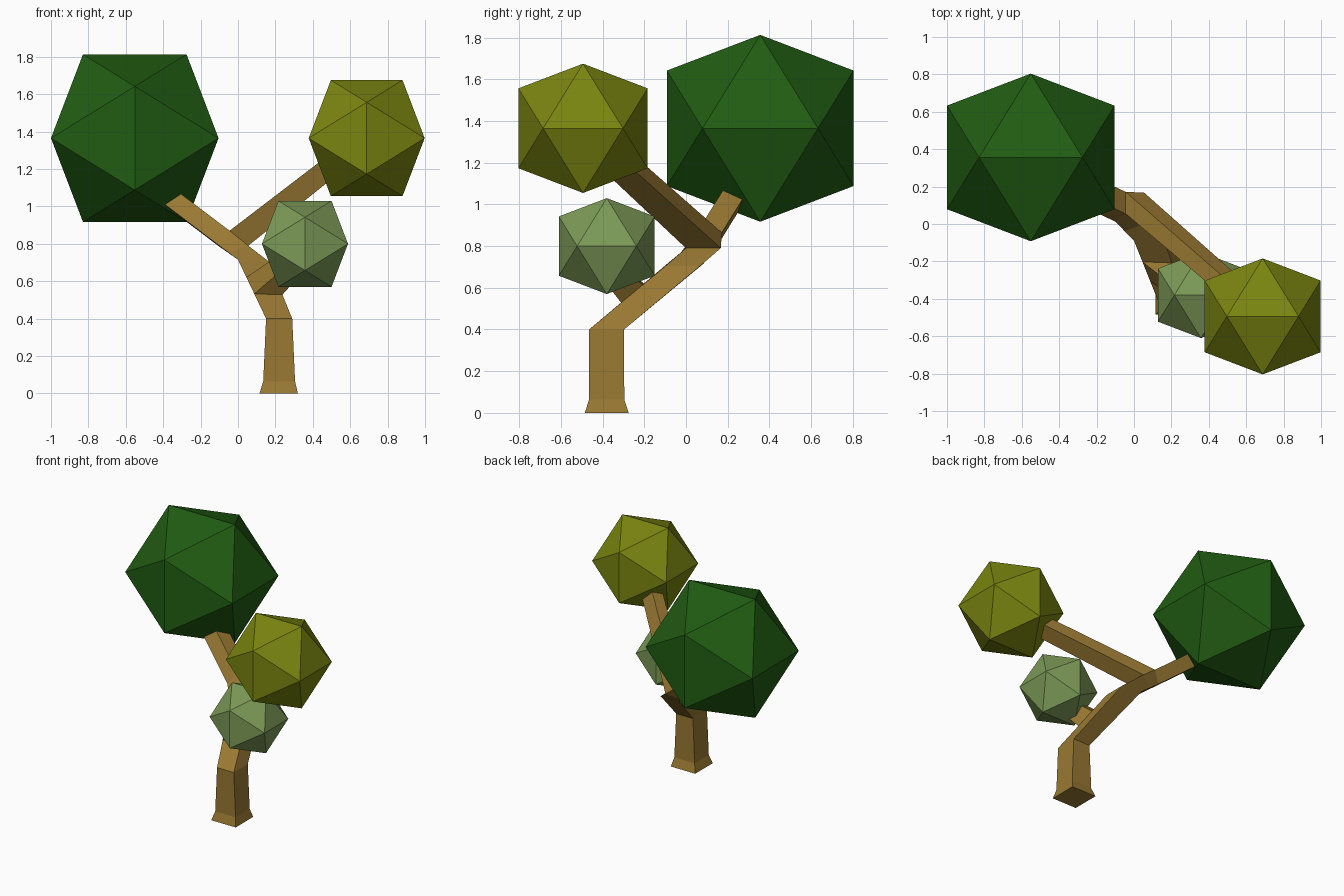
import bpy, bmesh
from mathutils import Vector

if "Cube" in bpy.data.objects:
    bpy.data.objects.remove(bpy.data.objects["Cube"])


def make_object(name, bm, color):
    bmesh.ops.recalc_face_normals(bm, faces=bm.faces[:])
    mesh = bpy.data.meshes.new(name)
    bm.to_mesh(mesh)
    bm.free()
    mat = bpy.data.materials.new(name + "_color")
    mat.diffuse_color = (*color, 1)
    mat.use_nodes = True
    mat.node_tree.nodes["Principled BSDF"].inputs["Base Color"].default_value = mat.diffuse_color
    mesh.materials.append(mat)
    obj = bpy.data.objects.new(name, mesh)
    bpy.context.collection.objects.link(obj)
    return obj


def rect(x0, x1, y0, y1, z):
    return [Vector(p) for p in ((x0, y0, z), (x1, y0, z), (x1, y1, z), (x0, y1, z))]


def blend(a, b, t):
    return [p.lerp(q, t) for p, q in zip(a, b)]


def grow(bm, face, offset, taper):
    """Extrude one trunk face into a tapered branch."""
    new = bmesh.ops.extrude_discrete_faces(bm, faces=[face])["faces"][0]
    mid = new.calc_center_median()
    for v in new.verts:
        v.co = mid + (v.co - mid) * taper + Vector(offset)


# Trunk: square rings from the flared foot, through the bend, into the left branch
knee = rect(0.15, 0.29, -0.465, -0.297, 0.40)
bend = [Vector(p) for p in ((0, -0.09, 0.715), (0.165, -0.098, 0.705),
                            (0.165, 0.068, 0.705), (0, 0.083, 0.715))]
fork = [Vector(p) for p in ((-0.10, 0.013, 0.79), (-0.045, 0.055, 0.87),
                            (-0.045, 0.172, 0.865), (-0.10, 0.14, 0.785))]
crotch = blend(bend, fork, 0.5)
crotch[1] = Vector((0.055, 0, 0.79))
crotch[2] = Vector((0.055, 0.167, 0.79))
tip = [p + Vector((-0.38, 0.178, 0.288)) for p in fork]
rings = [rect(0.115, 0.32, -0.485, -0.275, 0), rect(0.135, 0.305, -0.465, -0.296, 0.065),
         knee, blend(knee, bend, 0.42), blend(knee, bend, 0.70), bend, crotch, fork, tip]

bm = bmesh.new()
loops = [[bm.verts.new(p) for p in ring] for ring in rings]
sides = {}
for r, (lo, hi) in enumerate(zip(loops, loops[1:])):
    for s in range(4):
        n = (s + 1) % 4
        sides[r, s] = bm.faces.new((lo[s], lo[n], hi[n], hi[s]))
bm.faces.new(loops[0][::-1])
bm.faces.new(loops[-1])

# Side branches grow out of single trunk faces
grow(bm, sides[3, 0], (0.16, -0.13, 0.14), 0.75)
grow(bm, sides[6, 1], (0.55, -0.475, 0.43), 0.88)
make_object("trunk_and_branches", bm, (0.32, 0.19, 0.033))

# Foliage: icosahedra with edges aligned to the axes
PHI = (1 + 5 ** 0.5) / 2


def foliage(name, center, reach, color):
    bm = bmesh.new()
    for a in (-reach, reach):
        for b in (-reach / PHI, reach / PHI):
            for p in ((b, 0, a), (a, b, 0), (0, a, b)):
                bm.verts.new(Vector(center) + Vector(p))
    bmesh.ops.convex_hull(bm, input=bm.verts[:])
    make_object(name, bm, color)


foliage("foliage_large", (-0.552, 0.356, 1.365), 0.448, (0.015, 0.107, 0.006))
foliage("foliage_medium", (0.688, -0.494, 1.365), 0.31, (0.195, 0.235, 0.005))
foliage("foliage_small", (0.358, -0.38, 0.80), 0.23, (0.20, 0.32, 0.095))
